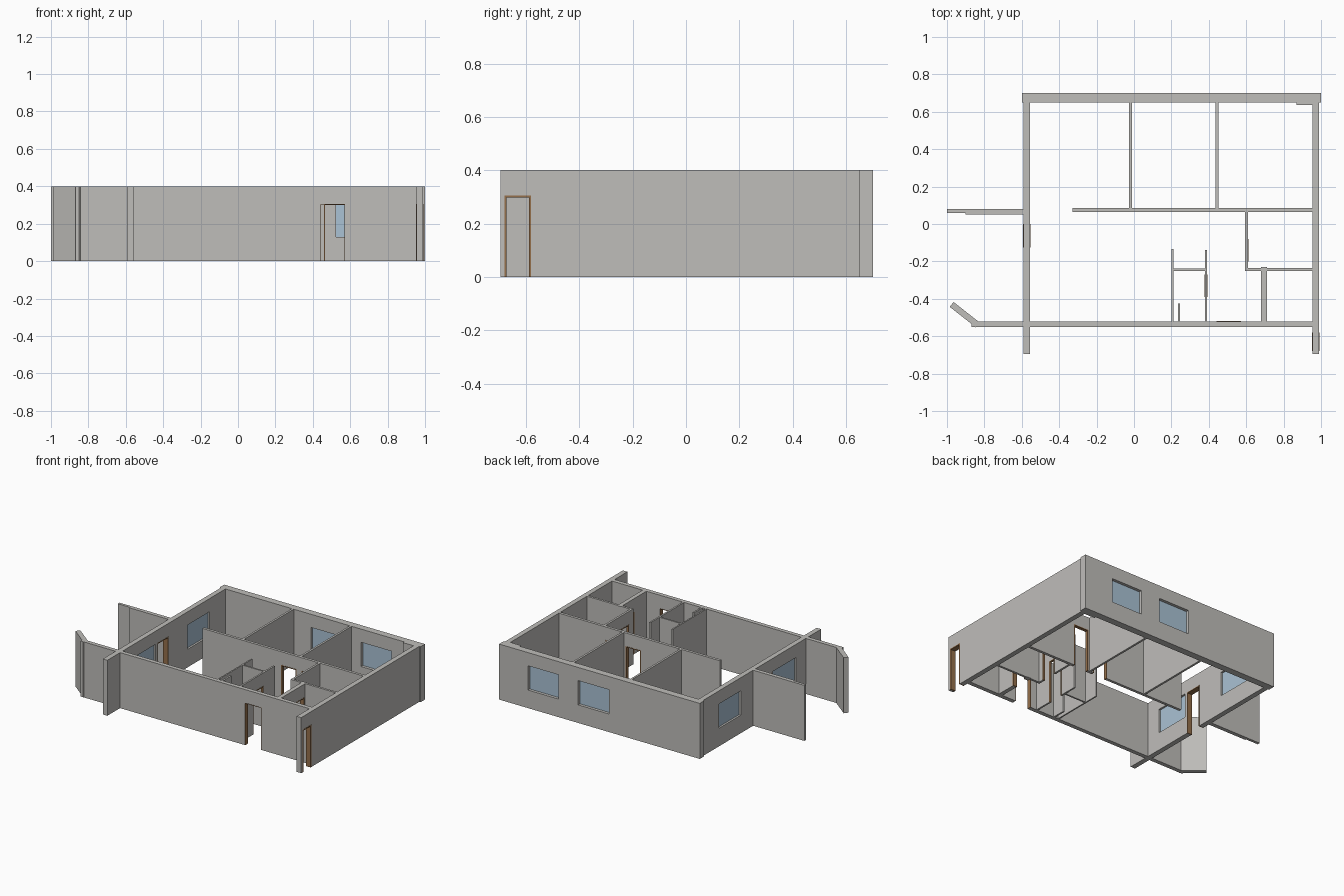
import bpy, bmesh
from mathutils import Vector

cube = bpy.data.objects.get("Cube")
if cube:
    bpy.data.objects.remove(cube, do_unlink=True)

HEIGHT, HEAD, SILL = 0.40, 0.305, 0.13


def material(name, rgb):
    m = bpy.data.materials.new(name)
    m.use_nodes = True
    m.diffuse_color = (*rgb, 1)
    m.node_tree.nodes["Principled BSDF"].inputs["Base Color"].default_value = (*rgb, 1)
    return m


PLASTER = material("wall grey", (0.52, 0.51, 0.49))
GLASS = material("window blue", (0.40, 0.54, 0.66))
WOOD = material("door frame brown", (0.30, 0.16, 0.07))


def panel(name, start, direction, thick, us, zs, mat, is_open=lambda u, z: False):
    """Upright slab centred on a line, made of grid cells, skipping open ones."""
    side = Vector((-direction.y, direction.x, 0))
    bm = bmesh.new()
    grid = [[bm.verts.new(start + direction * u - side * thick / 2 + Vector((0, 0, z)))
             for z in zs] for u in us]
    for i in range(len(us) - 1):
        for j in range(len(zs) - 1):
            if not is_open((us[i] + us[i + 1]) / 2, (zs[j] + zs[j + 1]) / 2):
                bm.faces.new((grid[i][j], grid[i + 1][j], grid[i + 1][j + 1], grid[i][j + 1]))
    loose = [v for v in bm.verts if not v.link_faces]
    bmesh.ops.delete(bm, geom=loose, context='VERTS')
    ext = bmesh.ops.extrude_face_region(bm, geom=bm.faces[:])
    moved = [g for g in ext["geom"] if isinstance(g, bmesh.types.BMVert)]
    bmesh.ops.translate(bm, verts=moved, vec=side * thick)
    bmesh.ops.recalc_face_normals(bm, faces=bm.faces[:])
    mesh = bpy.data.meshes.new(name)
    bm.to_mesh(mesh)
    bm.free()
    mesh.materials.append(mat)
    obj = bpy.data.objects.new(name, mesh)
    bpy.context.scene.collection.objects.link(obj)
    return obj


def wall(name, a, b, thick, doors=(), windows=(), lining=0.006):
    """Wall from a to b; openings are (low, high) world positions along its axis."""
    start, run = Vector((*a, 0)), Vector((b[0] - a[0], b[1] - a[1], 0))
    direction, length = run.normalized(), run.length
    base = a[0] if abs(run.x) > abs(run.y) else a[1]
    doors = [(p - base, q - base) for p, q in doors]
    windows = [(p - base, q - base) for p, q in windows]
    us = sorted({0, length, *(u for hole in doors + windows for u in hole)})
    zs = [0, SILL, HEAD, HEIGHT] if us[1:-1] else [0, HEIGHT]

    def is_open(u, z):
        return z < HEAD and (any(p < u < q for p, q in doors)
                             or z > SILL and any(p < u < q for p, q in windows))

    panel(name, start, direction, thick, us, zs, PLASTER, is_open)
    for p, q in windows:
        panel(name + "_window_glass", start, direction, 0.008, [p, q], [SILL, HEAD], GLASS)
    # Door linings: two jambs and a head in one piece
    for p, q in doors:
        t = lining
        panel(name + "_door_frame", start, direction, thick + 0.003,
              [p, p + t, q - t, q], [0, HEAD - t, HEAD], WOOD,
              lambda u, z: p + t < u < q - t and z < HEAD - t)


# Outer shell
wall("back_wall", (-0.60, 0.675), (1.0, 0.675), 0.05, windows=[(0.125, 0.37), (0.525, 0.77)])
wall("right_side_wall", (-0.573, -0.695), (-0.573, 0.65), 0.036,
     doors=[(-0.125, 0.0)], windows=[(-0.41, -0.145), (0.22, 0.47)])
wall("left_side_wall", (0.972, -0.695), (0.972, 0.65), 0.036, doors=[(-0.68, -0.58)], lining=0.008)
wall("front_wall", (-0.555, -0.535), (0.954, -0.535), 0.03, doors=[(0.44, 0.572)], lining=0.003)

# Outdoor screen walls
wall("front_screen_wall", (-0.87, -0.535), (-0.591, -0.535), 0.03)
wall("angled_screen_wall", (-0.975, -0.43), (-0.835, -0.54), 0.033)
wall("side_screen_wall", (-1.0, 0.07), (-0.591, 0.07), 0.02)
wall("side_screen_lining", (-0.90, 0.056), (-0.591, 0.056), 0.008)

# Bedroom walls
wall("corridor_wall", (-0.33, 0.075), (0.954, 0.075), 0.02, doors=[(0.30, 0.42), (0.46, 0.58)])
for label, x in (("first", -0.018), ("second", 0.443)):
    wall(label + "_bedroom_partition", (x, 0.085), (x, 0.65), 0.015)
wall("corner_pier", (0.87, 0.643), (0.954, 0.643), 0.014)

# Side rooms
wall("side_room_wall", (0.602, -0.25), (0.602, 0.065), 0.015, doors=[(-0.20, -0.08)])
wall("side_room_divider", (0.61, -0.242), (0.954, -0.242), 0.016)
wall("store_room_wall", (0.695, -0.52), (0.695, -0.23), 0.03, doors=[(-0.38, -0.26)])

# Bathroom and closet
wall("bathroom_outer_wall", (0.205, -0.52), (0.205, -0.135), 0.01)
wall("bathroom_door_wall", (0.385, -0.52), (0.385, -0.14), 0.012, doors=[(-0.39, -0.27)])
wall("closet_back_wall", (0.21, -0.245), (0.379, -0.245), 0.012)
wall("shower_partition", (0.24, -0.52), (0.24, -0.425), 0.012)
